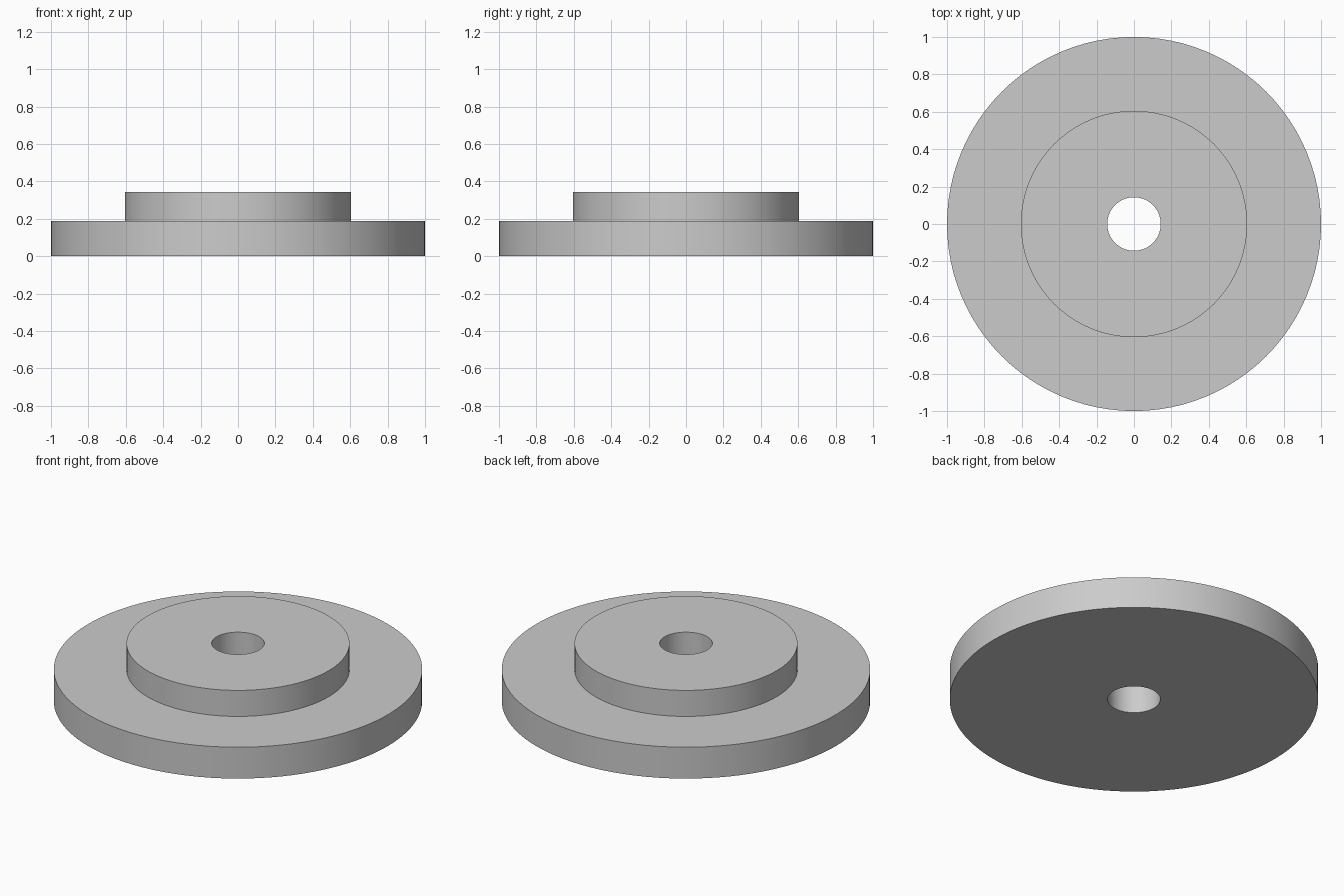
import bpy
import bmesh
import math
from mathutils import Vector

cube = bpy.data.objects.get("Cube")
if cube:
    bpy.data.objects.remove(cube, do_unlink=True)

SEGMENTS = 96
BORE_RADIUS, HUB_RADIUS, FLANGE_RADIUS = 0.143, 0.605, 1.0
FLANGE_TOP, HUB_TOP = 0.188, 0.344

# Plain grey material
grey = bpy.data.materials.new("plain_grey")
grey.use_nodes = True
colour = (0.6, 0.6, 0.6, 1.0)
grey.diffuse_color = colour
grey.node_tree.nodes["Principled BSDF"].inputs["Base Color"].default_value = colour


def lathe(name, profile, material):
    """Revolve a closed (radius, height) profile around the z axis."""
    bm = bmesh.new()
    verts = [bm.verts.new((r, 0, z)) for r, z in profile]
    edges = [bm.edges.new((v, verts[(i + 1) % len(verts)])) for i, v in enumerate(verts)]
    bmesh.ops.spin(bm, geom=verts + edges, cent=Vector(), axis=Vector((0, 0, 1)),
                   angle=math.tau, steps=SEGMENTS)
    bmesh.ops.remove_doubles(bm, verts=bm.verts, dist=0.0001)
    bmesh.ops.recalc_face_normals(bm, faces=bm.faces)
    mesh = bpy.data.meshes.new(name)
    bm.to_mesh(mesh)
    bm.free()
    mesh.materials.append(material)
    obj = bpy.data.objects.new(name, mesh)
    bpy.context.collection.objects.link(obj)
    return obj


# Stepped disc: wide flange, raised hub and through bore
disc = lathe("flanged_hub", [
    (BORE_RADIUS, 0),
    (FLANGE_RADIUS, 0),
    (FLANGE_RADIUS, FLANGE_TOP),
    (HUB_RADIUS, FLANGE_TOP),
    (HUB_RADIUS, HUB_TOP),
    (BORE_RADIUS, HUB_TOP),
], grey)

# Smooth round walls with sharp rims
bpy.ops.object.select_all(action='DESELECT')
disc.select_set(True)
bpy.context.view_layer.objects.active = disc
bpy.ops.object.shade_smooth_by_angle(angle=math.radians(30))
